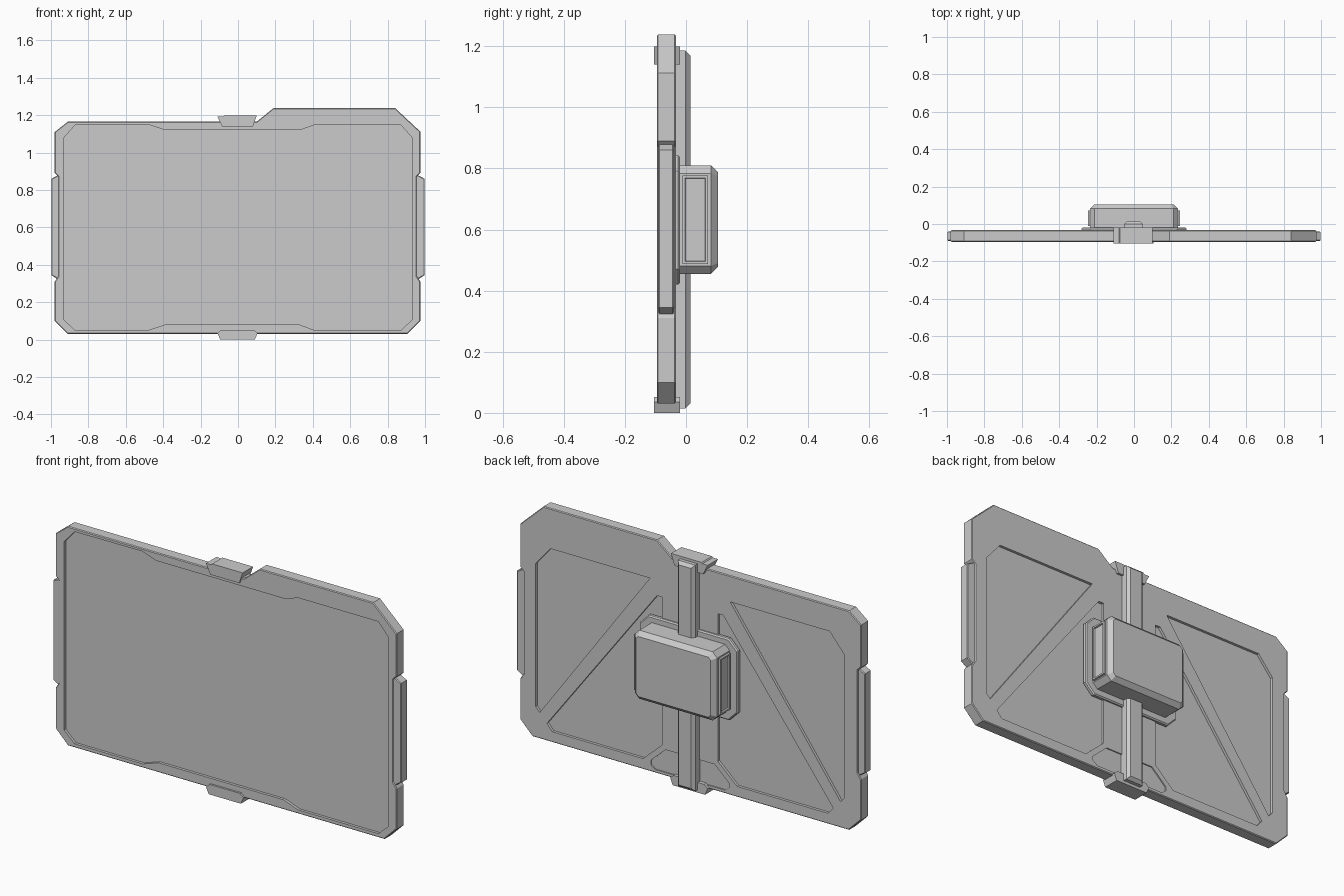
import bpy, bmesh
from mathutils import Vector

if "Cube" in bpy.data.objects:
    bpy.data.objects.remove(bpy.data.objects["Cube"])


def prism(name, pts, y0, y1, front=0, back=0):
    """Extrude an x/z outline from y0 to y1, chamfering the front/back rim."""
    bm = bmesh.new()
    cap = bm.faces.new([bm.verts.new((x, y0, z)) for x, z in pts])
    ext = bmesh.ops.extrude_face_region(bm, geom=[cap], use_keep_orig=True)
    for v in ext["geom"]:
        if isinstance(v, bmesh.types.BMVert):
            v.co.y = y1
    bmesh.ops.recalc_face_normals(bm, faces=bm.faces)
    for y, width in ((y0, front), (y1, back)):
        if width:
            rim = [e for e in bm.edges if all(abs(v.co.y - y) < 1e-5 for v in e.verts)]
            bmesh.ops.bevel(bm, geom=rim, offset=width, segments=1, affect='EDGES')
    return finish(name, bm)


def finish(name, bm):
    mesh = bpy.data.meshes.new(name)
    bm.to_mesh(mesh)
    bm.free()
    ob = bpy.data.objects.new(name, mesh)
    bpy.context.collection.objects.link(ob)
    return ob


def cut(target, cutter):
    """Subtract the cutter, bake the result and remove the cutter."""
    mod = target.modifiers.new("cut", 'BOOLEAN')
    mod.operation, mod.solver, mod.object = 'DIFFERENCE', 'EXACT', cutter
    dg = bpy.context.evaluated_depsgraph_get()
    mesh = bpy.data.meshes.new_from_object(target.evaluated_get(dg))
    target.modifiers.clear()
    target.data = mesh
    bpy.data.objects.remove(cutter)


def flip(pts):
    return [(-x, z) for x, z in pts]


def chamfered_rect(x, z0, z1, c):
    return [(-x + c, z0), (x - c, z0), (x, z0 + c), (x, z1 - c),
            (x - c, z1), (-x + c, z1), (-x, z1 - c), (-x, z0 + c)]


FRONT, BACK = -0.095, -0.033

# Main panel with stepped top and notched sides
panel = prism("panel", [
    (-0.91, 0.03), (0.905, 0.03), (0.975, 0.10), (0.975, 0.31), (0.955, 0.34),
    (0.955, 0.87), (0.975, 0.89), (0.975, 1.112), (0.84, 1.238), (0.19, 1.238),
    (0.10, 1.165), (-0.91, 1.165), (-0.98, 1.11), (-0.98, 0.89), (-0.96, 0.87),
    (-0.96, 0.34), (-0.98, 0.31), (-0.98, 0.10)], FRONT, BACK, 0.004, 0.004)

# Sunken screen on the front
cut(panel, prism("screen_cutter", [
    (-0.87, 0.05), (-0.48, 0.05), (-0.39, 0.08), (0.33, 0.08), (0.41, 0.05),
    (0.87, 0.05), (0.93, 0.105), (0.93, 1.08), (0.87, 1.148), (0.41, 1.148),
    (0.34, 1.123), (-0.40, 1.123), (-0.48, 1.15), (-0.87, 1.148), (-0.93, 1.08),
    (-0.93, 0.105)], FRONT - 0.02, FRONT + 0.014))

# Pockets on the back, split by a diagonal rib, plus shallow foot pockets
upper = [(0.23, 1.03), (0.80, 1.03), (0.885, 0.93), (0.885, 0.19), (0.862, 0.165)]
lower = [(0.16, 0.95), (0.19, 0.95), (0.82, 0.12), (0.79, 0.085),
         (0.27, 0.085), (0.16, 0.185)]
foot = [(0.03, 0.165), (0.14, 0.165), (0.225, 0.088), (0.225, 0.065),
        (0.20, 0.047), (0.03, 0.047)]
for pts, depth in ((upper, 0.014), (lower, 0.014), (foot, 0.006)):
    for side in (pts, flip(pts)):
        cut(panel, prism("pocket_cutter", side, BACK - depth, BACK + 0.02))

# Side grips
grip = [(0.945, 0.32), (0.96, 0.32), (0.998, 0.345), (0.998, 0.86),
        (0.96, 0.88), (0.945, 0.88)]
for name, pts in (("right_grip", grip), ("left_grip", flip(grip))):
    prism(name, pts, -0.09, -0.04, 0.004, 0.004)

# Clips at the ends of the spine
prism("top_clip", [(-0.085, 1.14), (0.08, 1.14), (0.10, 1.198), (-0.075, 1.198),
                   (-0.08, 1.192), (-0.11, 1.192)], -0.105, -0.02)
prism("bottom_clip", [(-0.095, 0.0), (0.09, 0.0), (0.105, 0.035), (0.085, 0.052),
                      (-0.09, 0.052), (-0.11, 0.035)], -0.105, -0.02)

# Vertical spine
prism("spine", [(-0.053, 0.015), (0.047, 0.015), (0.047, 1.185), (-0.053, 1.185)],
      -0.045, 0.014, 0, 0.015)

# Mount plate and box
prism("mount_plate", chamfered_rect(0.28, 0.42, 0.842, 0.05), -0.04, -0.02, 0, 0.006)
prism("mount_box", chamfered_rect(0.236, 0.455, 0.81, 0.026), -0.03, 0.104, 0, 0.022)

# Framed panels on the box sides
for name, s in (("right_box_frame", 1), ("left_box_frame", -1)):
    bm = bmesh.new()
    bmesh.ops.create_cube(bm, size=1)
    for v in bm.verts:
        v.co = Vector((s * 0.238 + v.co.x * 0.018, 0.03 + v.co.y * 0.084,
                       0.632 + v.co.z * 0.29))
    face = max(bm.faces, key=lambda f: s * f.calc_center_median().x)
    bmesh.ops.inset_individual(bm, faces=[face], thickness=0.012)
    bmesh.ops.inset_individual(bm, faces=[face], thickness=0.003, depth=-0.008)
    finish(name, bm)
